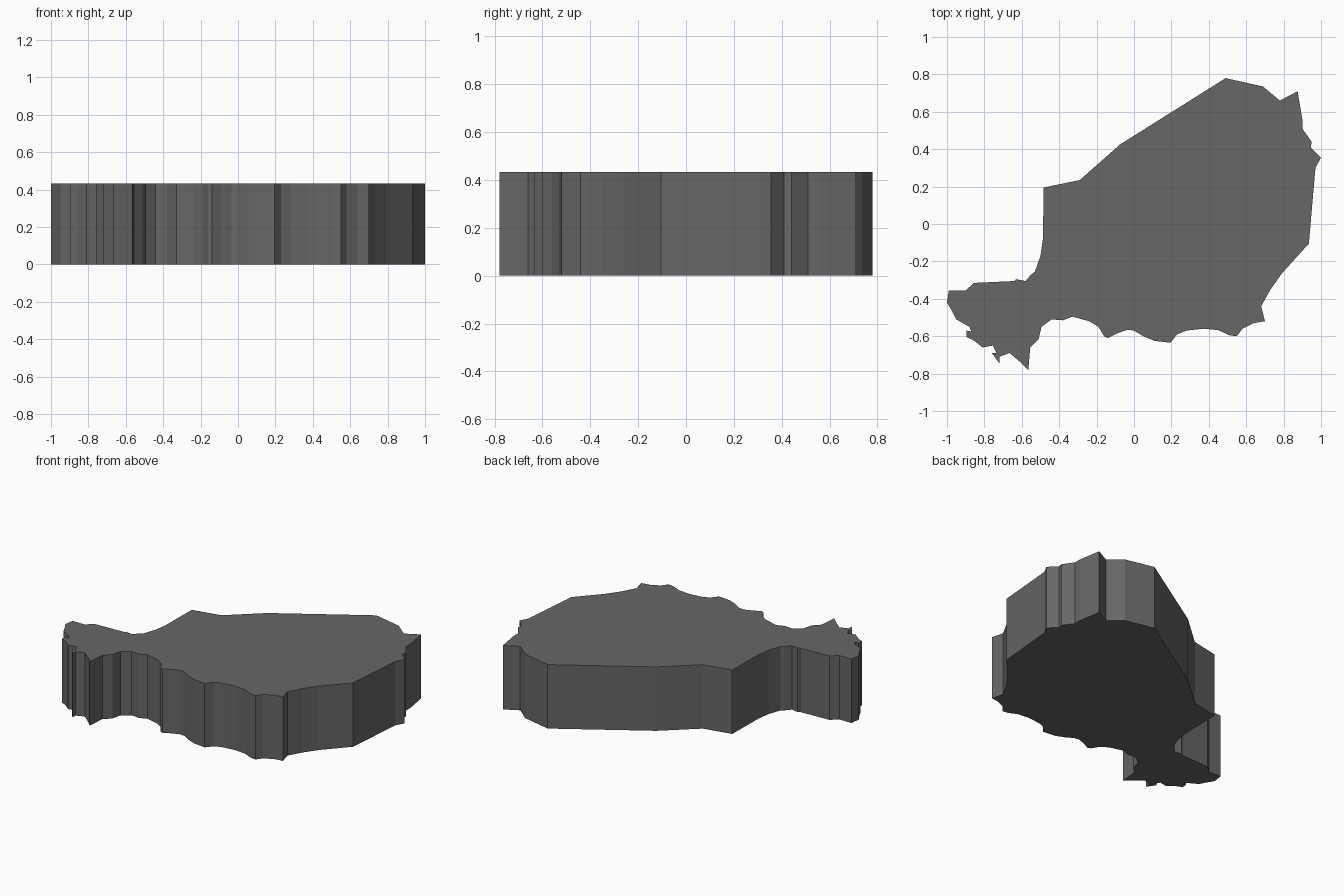
import bpy, bmesh

HEIGHT = 0.433

# Outline of the slab, clockwise seen from above
outline = [
    # north-west and north edge
    (-0.483, 0.195), (-0.29, 0.235), (-0.075, 0.425), (0.49, 0.78), (0.69, 0.735),
    (0.78, 0.66), (0.875, 0.71),
    # east edge
    (0.9, 0.56), (0.9, 0.51), (0.95, 0.44), (0.945, 0.41), (1, 0.355), (0.97, 0.3),
    (0.935, -0.105), (0.79, -0.265), (0.73, -0.35), (0.68, -0.44), (0.7, -0.52),
    # wavy south edge
    (0.64, -0.53), (0.58, -0.56), (0.55, -0.6), (0.51, -0.595), (0.45, -0.567),
    (0.37, -0.56), (0.28, -0.57), (0.23, -0.59), (0.195, -0.635), (0.11, -0.625),
    (0.05, -0.6), (0, -0.57), (-0.035, -0.565), (-0.09, -0.585), (-0.14, -0.61),
    (-0.16, -0.6), (-0.19, -0.55), (-0.24, -0.52), (-0.33, -0.495), (-0.38, -0.515),
    (-0.44, -0.51), (-0.495, -0.55), (-0.51, -0.615), (-0.555, -0.66), (-0.565, -0.78),
    # jagged south-west tail
    (-0.6, -0.745), (-0.665, -0.69), (-0.72, -0.71), (-0.72, -0.745), (-0.76, -0.69),
    (-0.735, -0.69), (-0.755, -0.65), (-0.81, -0.66), (-0.86, -0.62), (-0.895, -0.605),
    (-0.895, -0.57), (-0.87, -0.575), (-0.88, -0.55), (-0.95, -0.51), (-0.97, -0.47),
    (-1, -0.42), (-0.99, -0.355), (-0.9, -0.355), (-0.855, -0.315),
    # neck back up to the west side
    (-0.64, -0.305), (-0.63, -0.295), (-0.58, -0.305), (-0.55, -0.27), (-0.53, -0.255),
    (-0.5, -0.17), (-0.487, -0.08),
]

# Flat-shaded extruded slab
bm = bmesh.new()
base = bm.faces.new([bm.verts.new((x, y, 0)) for x, y in outline])
extruded = bmesh.ops.extrude_face_region(bm, geom=[base], use_keep_orig=True)
top = [v for v in extruded["geom"] if isinstance(v, bmesh.types.BMVert)]
bmesh.ops.translate(bm, vec=(0, 0, HEIGHT), verts=top)
bmesh.ops.recalc_face_normals(bm, faces=bm.faces)

mesh = bpy.data.meshes.new("map_slab")
bm.to_mesh(mesh)
bm.free()
slab = bpy.data.objects.new("map_slab", mesh)
bpy.context.collection.objects.link(slab)

# Dark charcoal colour
charcoal = bpy.data.materials.new("charcoal")
charcoal.diffuse_color = (0.135, 0.135, 0.135, 1)
mesh.materials.append(charcoal)
